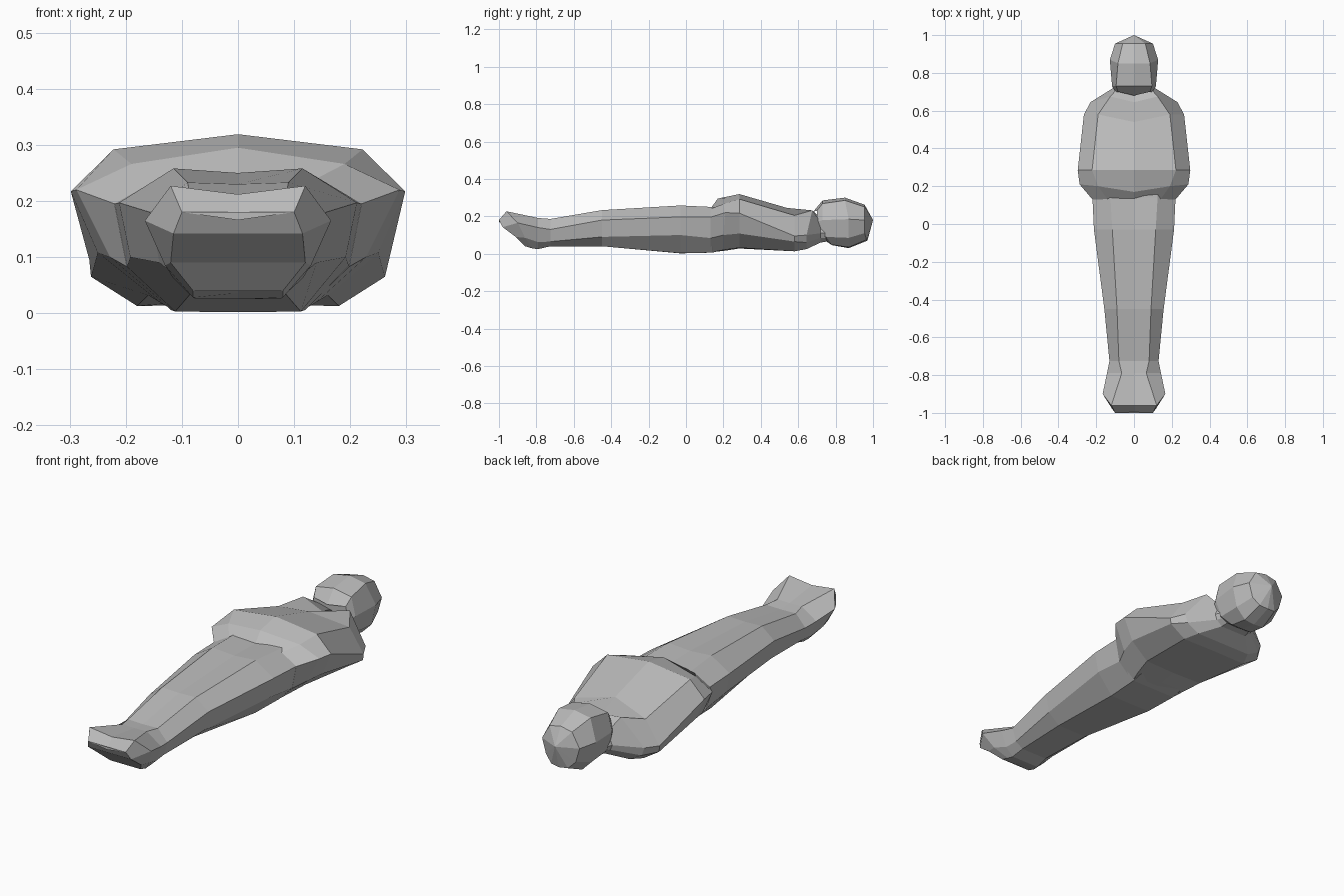
import bpy, bmesh

cube = bpy.data.objects.get("Cube")
if cube:
    bpy.data.objects.remove(cube)

grey = bpy.data.materials.new("stone grey")
grey.use_nodes = True
COL = (0.5, 0.5, 0.5, 1)
grey.diffuse_color = COL
grey.node_tree.nodes["Principled BSDF"].inputs["Base Color"].default_value = COL


def ring(y, xz, dy=(0, 0, 0, 0, 0, 0)):
    """Half cross-section from top centre to bottom centre; dy slants it."""
    return [(x, y + d, z) for (x, z), d in zip(xz, dy)]


def loft(name, rings, pole=None):
    """Skin mirrored half sections, capping ends with cross strips or a pole."""
    bm = bmesh.new()
    loops = []
    for r in rings:
        half = [bm.verts.new(p) for p in r]
        other = [bm.verts.new((-x, y, z)) for x, y, z in r[-2:0:-1]]
        loops.append(half + other)
    n = len(loops[0])
    for a, b in zip(loops, loops[1:]):
        for i in range(n):
            j = (i + 1) % n
            bm.faces.new((a[i], a[j], b[j], b[i]))

    def strips(l):
        m = n // 2
        bm.faces.new((l[0], l[1], l[-1]))
        for i in range(1, m - 1):
            bm.faces.new((l[i], l[i + 1], l[n - i - 1], l[n - i]))
        bm.faces.new((l[m - 1], l[m], l[m + 1]))

    strips(loops[0])
    if pole:
        p = bm.verts.new(pole)
        for i in range(n):
            bm.faces.new((loops[-1][i], loops[-1][(i + 1) % n], p))
    else:
        strips(loops[-1])
    bmesh.ops.recalc_face_normals(bm, faces=bm.faces[:])
    me = bpy.data.meshes.new(name)
    bm.to_mesh(me)
    bm.free()
    me.materials.append(grey)
    ob = bpy.data.objects.new(name, me)
    bpy.context.collection.objects.link(ob)
    return ob


# Wrapped legs, from the slanted toe end up to the hips
loft("wrapped_legs", [
    ring(-1.0, [(0, .166), (.10, .18), (.115, .142), (.12, .09), (.08, .04), (0, .05)],
         (0, 0, .02, .09, .14, .13)),
    ring(-.96, [(0, .212), (.12, .227), (.166, .165), (.13, .085), (.08, .028), (0, .036)],
         (0, 0, .06, .10, .14, .14)),
    ring(-.79, [(0, .19), (.065, .191), (.143, .14), (.115, .062), (.075, .025), (0, .025)]),
    ring(-.725, [(0, .184), (.08, .186), (.13, .13), (.11, .065), (.07, .04), (0, .04)]),
    ring(-.45, [(0, .23), (.09, .233), (.157, .18), (.14, .09), (.08, .04), (0, .04)]),
    ring(-.03, [(0, .25), (.115, .258), (.212, .197), (.192, .1), (.112, .003), (0, .002)]),
    ring(.14, [(0, .246), (.125, .25), (.22, .195), (.198, .083), (.12, .006), (0, .006)]),
    ring(.25, [(0, .246), (.125, .25), (.22, .195), (.2, .09), (.12, .03), (0, .03)]),
])

# Torso with folded arms, shoulders and open collar
loft("wrapped_torso", [
    ring(.13, [(0, .24), (.14, .24), (.22, .195), (.198, .083), (.12, .008), (0, .008)]),
    ring(.2, [(0, .295), (.19, .266), (.288, .22), (.228, .1), (.14, .02), (0, .015)],
         (-.03, 0, .01, 0, 0, 0)),
    ring(.285, [(0, .319), (.222, .292), (.298, .217), (.25, .108), (.16, .032), (0, .028)]),
    ring(.58, [(0, .245), (.19, .205), (.265, .095), (.262, .065), (.18, .013), (0, .015)],
         (-.04, 0, 0, 0, 0, 0)),
    ring(.645, [(0, .205), (.125, .232), (.23, .1), (.215, .06), (.15, .025), (0, .025)],
         (0, .03, 0, 0, 0, 0)),
    ring(.72, [(0, .19), (.085, .17), (.11, .11), (.1, .085), (.07, .06), (0, .06)]),
    ring(.78, [(0, .18), (.07, .16), (.09, .11), (.08, .085), (.06, .07), (0, .07)]),
])

# Faceted head
loft("head", [
    ring(.69, [(0, .225), (.085, .23), (.1, .17), (.09, .1), (.05, .08), (0, .08)],
         (-.01, .01, .01, .02, .04, .04)),
    ring(.73, [(0, .285), (.095, .268), (.116, .18), (.098, .09), (.055, .048), (0, .046)],
         (0, 0, 0, .02, .05, .05)),
    ring(.85, [(0, .3), (.085, .285), (.128, .185), (.105, .085), (.055, .035), (0, .03)],
         (0, 0, .02, .02, .02, .02)),
    ring(.955, [(0, .262), (.06, .25), (.1, .18), (.08, .11), (.045, .075), (0, .07)],
         (0, 0, 0, 0, .01, .015)),
], pole=(0, 1.0, .18))
